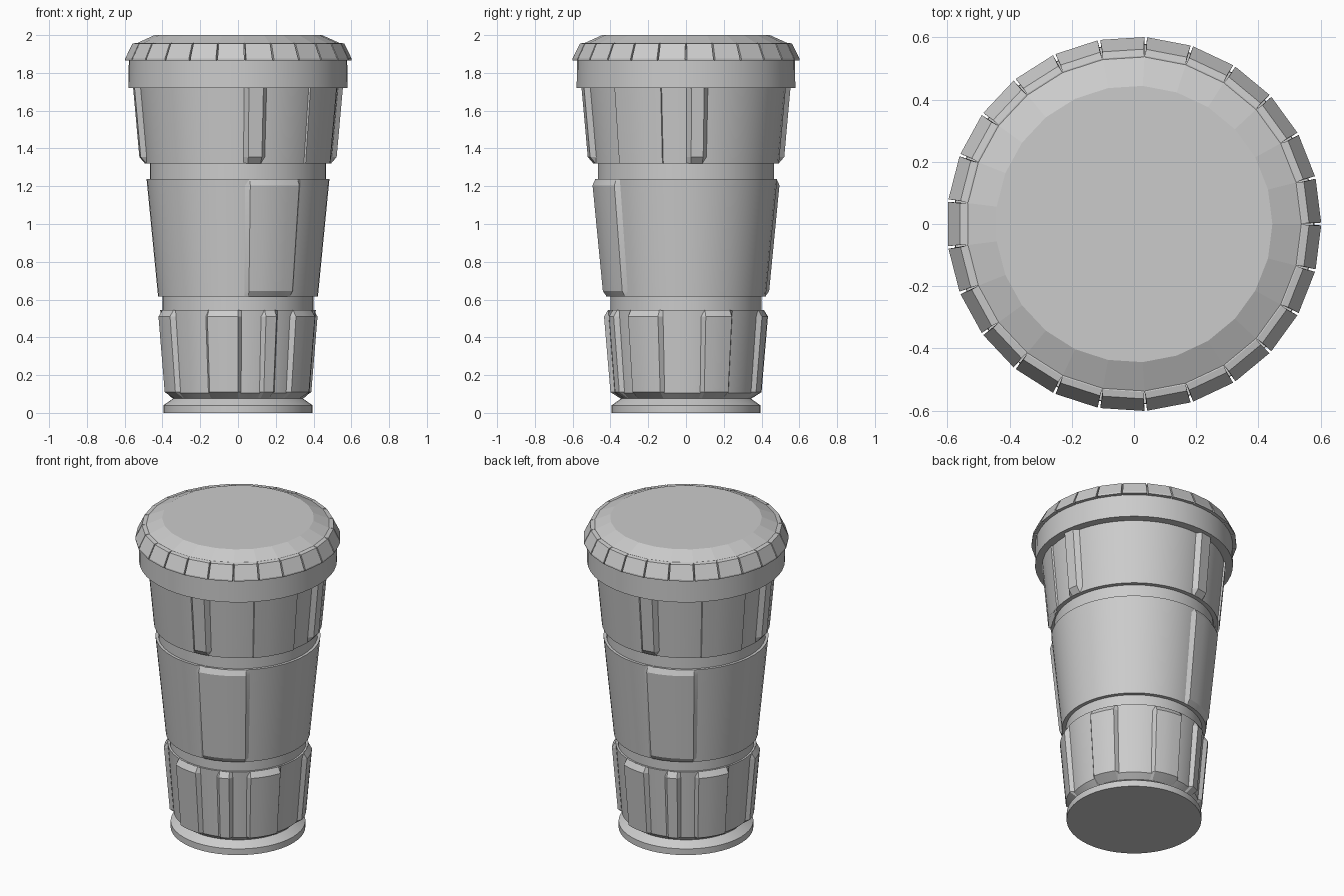
import bpy, bmesh
from math import sin, cos, radians, pi

if "Cube" in bpy.data.objects:
    bpy.data.objects.remove(bpy.data.objects["Cube"])


def finish(name, bm, smooth=True):
    bmesh.ops.recalc_face_normals(bm, faces=bm.faces)
    me = bpy.data.meshes.new(name)
    bm.to_mesh(me)
    bm.free()
    ob = bpy.data.objects.new(name, me)
    bpy.context.collection.objects.link(ob)
    if smooth:
        bpy.ops.object.select_all(action='DESELECT')
        ob.select_set(True)
        bpy.context.view_layer.objects.active = ob
        bpy.ops.object.shade_smooth_by_angle(angle=radians(20))
    return ob


def lathe(name, profile, n=50, smooth=True):
    """Closed turned solid from (radius, z) points, bottom to top."""
    bm = bmesh.new()
    rings = [[bm.verts.new((r * cos(2 * pi * i / n), r * sin(2 * pi * i / n), z))
              for i in range(n)] for r, z in profile]
    for a, b in zip(rings, rings[1:]):
        for i in range(n):
            j = (i + 1) % n
            bm.faces.new((a[i], a[j], b[j], b[i]))
    bm.faces.new(rings[0][::-1])
    bm.faces.new(rings[-1])
    finish(name, bm, smooth)


def pads(name, spans, levels, bevel, edge=-0.004):
    """Raised pads following a cone. levels: (z, base radius, raise)."""
    bm = bmesh.new()
    for turn in (0, 180):
        for a0, a1 in spans:
            k = max(1, round((a1 - a0) / 10))
            inner = [a0 + bevel + (a1 - a0 - 2 * bevel) * i / k for i in range(k + 1)]
            grid = []
            for z, r, h in levels:
                row = []
                cols = [(a0, edge)] + [(a, h) for a in inner] + [(a1, edge)]
                for a, d in cols:
                    t = radians(a + turn)
                    row.append(bm.verts.new(((r + d) * cos(t), (r + d) * sin(t), z)))
                grid.append(row)
            for p, q in zip(grid, grid[1:]):
                for i in range(len(p) - 1):
                    bm.faces.new((p[i], p[i + 1], q[i + 1], q[i]))
            # hidden back face closes the pad inside the cup
            loop = grid[0] + [r[-1] for r in grid[1:-1]] + grid[-1][::-1] + [r[0] for r in grid[-2:0:-1]]
            bm.faces.new(loop)
    finish(name, bm)


# cup body: foot, neck, lower band, groove, middle band, groove, upper band
lathe("cup_body", [
    (0.395, 0), (0.395, 0.04), (0.345, 0.075), (0.378, 0.105), (0.412, 0.545),
    (0.4, 0.545), (0.4, 0.615), (0.423, 0.615), (0.484, 1.238),
    (0.467, 1.238), (0.467, 1.32), (0.493, 1.32), (0.53, 1.73)])

# raised grip pads (each set repeats half a turn round)
pads("lower_pads", [(-115, -87), (-73, -59), (-48, -17), (11, 37)],
     [(0.075, 0.345, 0), (0.11, 0.378, 0.022), (0.51, 0.41, 0.024), (0.545, 0.412, 0)], 3)
pads("middle_pads", [(-86, -46)],
     [(0.615, 0.423, 0), (0.645, 0.426, 0.018), (1.205, 0.481, 0.018), (1.238, 0.484, 0)], 3.5)
pads("upper_pads", [(-87, -73), (0, 13)],
     [(1.32, 0.493, 0), (1.355, 0.496, 0.027), (1.73, 0.53, 0.027)], 3)
pads("upper_panels", [(-45, -14)],
     [(1.32, 0.493, 0.01), (1.73, 0.53, 0.01)], 0.4)

# collar under the lid
lathe("lid_collar", [(0.5, 1.72), (0.58, 1.72), (0.578, 1.87), (0.5, 1.87)])

# lid with chamfered top
lathe("lid_top", [(0.545, 1.868), (0.545, 1.955), (0.445, 2.0)], 25, smooth=False)

# rim of separate blocks
bm = bmesh.new()
N = 25
section = [(0.5, 1.865), (0.602, 1.865), (0.602, 1.875), (0.563, 1.955), (0.542, 1.959), (0.5, 1.95)]
for i in range(N):
    ends = []
    for s in (-1, 1):
        end = []
        for r, z in section:
            gap = 0.4 if r > 0.55 else 0.1
            t = radians((i + 0.5) * 360 / N + s * (180 / N - gap))
            end.append(bm.verts.new((r * cos(t), r * sin(t), z)))
        ends.append(end)
    a, b = ends
    for j in range(len(section)):
        k = (j + 1) % len(section)
        bm.faces.new((a[j], a[k], b[k], b[j]))
    bm.faces.new(a[::-1])
    bm.faces.new(b)
finish("lid_rim_blocks", bm, smooth=False)
